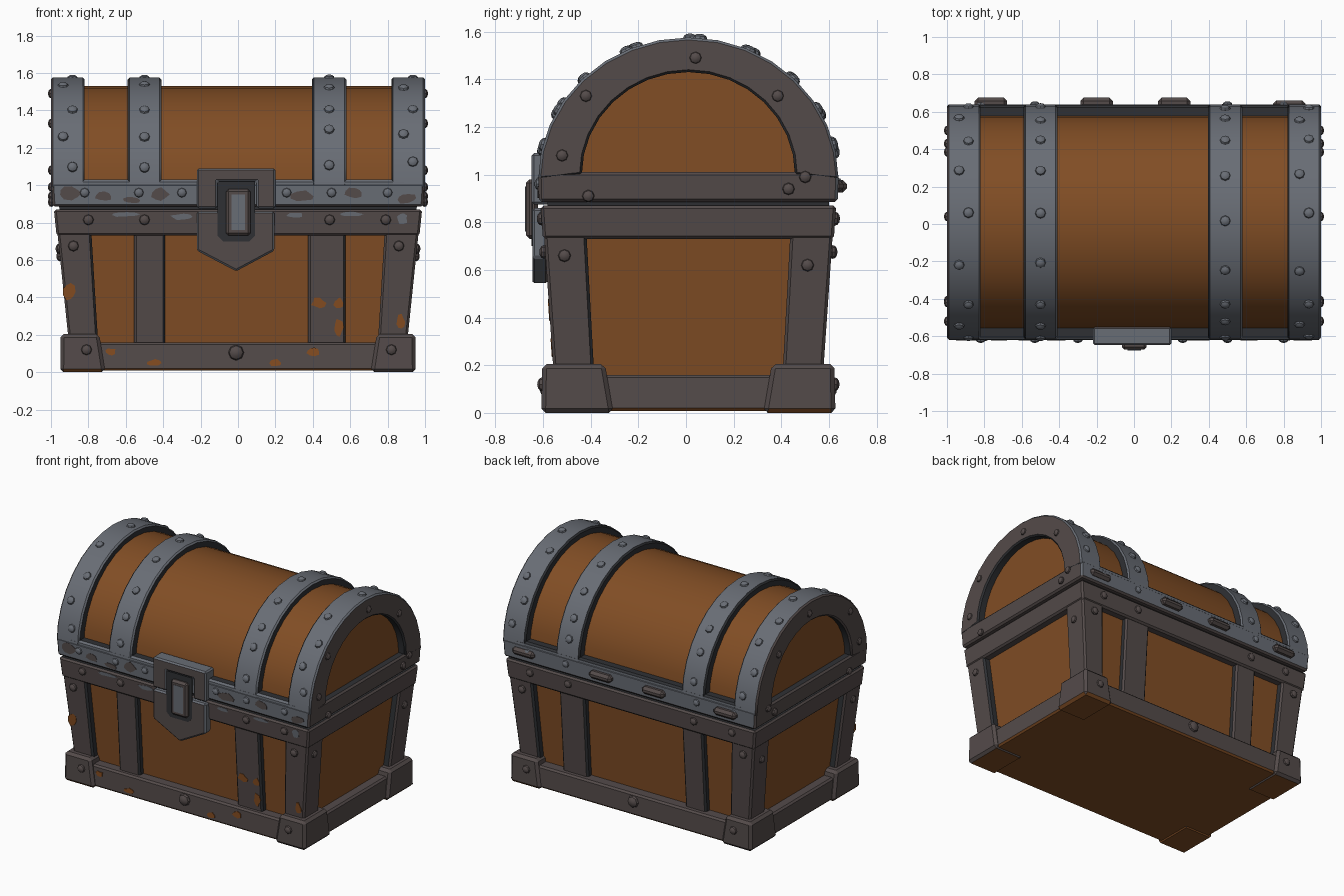
import bpy, bmesh, math, random
from mathutils import Vector

if "Cube" in bpy.data.objects:
    bpy.data.objects.remove(bpy.data.objects["Cube"])
random.seed(4)
CY = 0.01  # depth centre of the chest


def material(name, rgb):
    m = bpy.data.materials.new(name)
    m.diffuse_color = (*rgb, 1)
    m.use_nodes = True
    m.node_tree.nodes["Principled BSDF"].inputs["Base Color"].default_value = m.diffuse_color
    return m


WOOD = material("wood brown", (0.22, 0.075, 0.018))
GREY = material("steel grey", (0.14, 0.153, 0.178))
IRON = material("brown iron", (0.088, 0.07, 0.068))
DARK = material("dark crevice", (0.028, 0.03, 0.034))
RUST = material("rust orange", (0.24, 0.075, 0.015))


def add_object(name, bm, mats, rule=None, bevel=0.0, smooth=False):
    bmesh.ops.recalc_face_normals(bm, faces=bm.faces)
    bm.normal_update()
    if rule:
        for f in bm.faces:
            f.material_index = rule(f.normal, f.calc_center_median())
    me = bpy.data.meshes.new(name)
    bm.to_mesh(me)
    bm.free()
    ob = bpy.data.objects.new(name, me)
    bpy.context.collection.objects.link(ob)
    for m in mats:
        me.materials.append(m)
    if smooth:
        bpy.ops.object.select_all(action='DESELECT')
        ob.select_set(True)
        bpy.context.view_layer.objects.active = ob
        bpy.ops.object.shade_smooth_by_angle(angle=math.radians(30))
    if bevel:
        b = ob.modifiers.new("bevel", 'BEVEL')
        b.width, b.segments, b.limit_method = bevel, 1, 'ANGLE'
    return ob


def loft(name, a, b, mats, rule=None, bevel=0.012, smooth=False):
    """Solid between two polygons with the same number of points."""
    bm = bmesh.new()
    va, vb = [bm.verts.new(p) for p in a], [bm.verts.new(p) for p in b]
    n = len(a)
    bm.faces.new(va)
    bm.faces.new(vb)
    for i in range(n):
        j = (i + 1) % n
        bm.faces.new((va[i], va[j], vb[j], vb[i]))
    return add_object(name, bm, mats, rule, bevel, smooth)


def rect(x0, x1, y0, y1, z):
    return [(x0, y0, z), (x1, y0, z), (x1, y1, z), (x0, y1, z)]


def front_plate(name, pts, y0, y1, mats, rule=None, bevel=0.01):
    return loft(name, [(x, y0, z) for x, z in pts], [(x, y1, z) for x, z in pts], mats, rule, bevel)


def box_pts(x0, x1, z0, z1):
    return [(x0, z0), (x1, z0), (x1, z1), (x0, z1)]


# outer half sizes of the tapered body at height z
def hx(z): return 0.894 + 0.104 * z
def hy(z): return 0.56 + 0.069 * z


def tier(z, d):
    return rect(-hx(z) + d, hx(z) - d, CY - hy(z) + d, CY + hy(z) - d, z)


# Body: wooden core, top rail, bottom rail, dark seam
loft("body_wood", tier(0.01, 0.055), tier(0.85, 0.055), [WOOD], bevel=0)
loft("body_top_rail", tier(0.73, 0), tier(0.87, 0), [IRON, DARK], lambda n, c: 1 if n.z > 0.9 else 0)
loft("body_bottom_rail", rect(-0.93, 0.93, CY - 0.595, CY + 0.6, 0.008),
     rect(-0.925, 0.925, CY - 0.59, CY + 0.595, 0.16), [IRON, WOOD], lambda n, c: 1 if n.z < -0.9 else 0)
loft("lid_seam", tier(0.86, 0.03), tier(0.9, 0.03), [DARK], bevel=0)

# Corner posts and feet, four each
for sx in (-1, 1):
    for sy in (-1, 1):
        def corner(z, ox, ix, oy, iy):
            return rect(sx * ix, sx * ox, CY + sy * iy, CY + sy * oy, z)
        loft("corner_post", corner(0.1, hx(.1) - .006, hx(.1) - .16, hy(.1) - .006, hy(.1) - .175),
             corner(0.8, hx(.8) - .006, hx(.8) - .19, hy(.8) - .006, hy(.8) - .185), [IRON, DARK],
             lambda n, c: 1 if n.x * sx < -0.9 or n.y * sy < -0.9 else 0)
        loft("corner_foot", corner(0, 0.95, 0.71, 0.617, 0.315), corner(0.205, 0.948, 0.742, 0.613, 0.35),
             [IRON, WOOD], lambda n, c: 1 if n.z < -0.9 else 0, bevel=0.018)

# Upright bands on front and back
for sy in (-1, 1):
    for x0, x1 in ((-0.555, -0.39), (0.375, 0.575)):
        rows = []
        for z in (0.1, 0.8):
            rows.append(rect(x0, x1, CY + sy * (hy(z) - 0.07), CY + sy * (hy(z) - 0.014), z))
        loft("body_band", rows[0], rows[1], [IRON, DARK], lambda n, c: 1 if abs(n.x) > 0.9 else 0)


# Lid: rail, wooden barrel, straps
def arc(ry, rz, zc, n=16):
    return [(CY + ry * math.cos(math.pi * i / n), zc + rz * math.sin(math.pi * i / n)) for i in range(n + 1)]


def lid_rule(n, c):
    return 2 if n.z > 0.9 else 1 if abs(n.x) > 0.9 or n.z < -0.9 else 0


loft("lid_rail", rect(-0.99, 0.99, CY - 0.627, CY + 0.627, 0.885),
     rect(-0.998, 0.998, CY - 0.63, CY + 0.63, 1.01), [GREY, IRON, DARK], lid_rule)
for y, s in ((CY - 0.628, 1), (CY + 0.628, -1)):
    loft("lid_rail_lip", rect(-0.9, 0.9, y, y + s * 0.08, 0.95), rect(-0.9, 0.9, y + s * .002, y + s * 0.08, 1.03),
         [GREY, IRON, DARK], lid_rule)
prof = arc(0.572, 0.55, 0.98)
loft("lid_wood", [(-0.945, y, z) for y, z in prof], [(0.945, y, z) for y, z in prof], [WOOD], bevel=0, smooth=True)


def strap(name, x0, x1, inner, outer_side):
    p = arc(0.63, 0.595, 0.98) + inner[::-1]

    def rule(n, c):
        if abs(n.x) > 0.9:
            return 1 if n.x * outer_side > 0 else 2
        return 0 if (c.z - .98) ** 2 / .354 + (c.y - CY) ** 2 / .397 > 0.9 else 2
    loft(name, [(x0, y, z) for y, z in p], [(x1, y, z) for y, z in p], [GREY, IRON, DARK], rule, 0.01, True)


straps = ((-1, -0.82, -1), (-0.59, -0.41, 0), (0.395, 0.58, 0), (0.82, 1, 1))
for x0, x1, side in straps:
    strap("end_strap" if side else "lid_strap", x0, x1,
          arc(0.447, 0.43, 1.0) if side else arc(0.54, 0.51, 0.98), side)

# Hinge lugs on the back
for x, y in ((-0.765, 0.675), (-0.2, 0.675), (0.215, 0.675), (0.83, 0.66)):
    front_plate("hinge_lug", box_pts(x - 0.087, x + 0.087, 0.925, 0.978), 0.6, y, [IRON], bevel=0.018)

# Lock: lower pointed plate, upper frame, dark recess, latch
edge_rule = lambda n, c: 0 if abs(n.y) > 0.9 else 1
front_plate("lock_lower_plate", [(-0.22, 0.86), (-0.22, 0.65), (-0.01, 0.54), (0.195, 0.65), (0.195, 0.86)],
            -0.58, -0.645, [IRON, GREY], edge_rule)
frame = [(-0.22, 0.875), (-0.11, 0.875), (-0.11, 1.02), (0.1, 1.02), (0.1, 0.875), (0.2, 0.875), (0.2, 1.09), (-0.22, 1.09)]
front_plate("lock_upper_frame", frame, -0.55, -0.648, [IRON, GREY], edge_rule)
front_plate("lock_recess", [(-0.11, 1.02), (-0.11, 0.73), (-0.08, 0.7), (0.06, 0.7), (0.09, 0.73), (0.09, 1.02)],
            -0.641, -0.648, [DARK], bevel=0)
front_plate("latch", box_pts(-0.065, 0.068, 0.73, 0.98), -0.62, -0.672, [IRON], bevel=0.015)
front_plate("latch_inlay", box_pts(-0.035, 0.038, 0.76, 0.95), -0.67, -0.675, [GREY], bevel=0)

# Rivets: flattened domes gathered into two objects
lid_bm, body_bm = bmesh.new(), bmesh.new()


def rivet(bm, p, n, r=0.029):
    m = Vector(n).to_track_quat('Z', 'Y').to_matrix().to_4x4()
    m.translation = p
    vs = bmesh.ops.create_uvsphere(bm, u_segments=8, v_segments=6, radius=r)['verts']
    bmesh.ops.scale(bm, vec=(1, 1, 0.7), verts=vs)
    bmesh.ops.transform(bm, matrix=m, verts=vs)


for x0, x1, side in straps:
    for k, deg in enumerate((13, 30, 47, 66, 88, 112, 132, 150, 167)):
        a = math.radians(deg + random.uniform(-3, 3))
        x = (x0 + x1) / 2 + (0.025 * (-1) ** k if side else 0)
        rivet(lid_bm, (x, CY + 0.627 * math.cos(a), 0.98 + 0.592 * math.sin(a)),
              (0, math.cos(a) / 0.63, math.sin(a) / 0.595))
for s in (-1, 1):
    for x in (-0.82, -0.53, -0.3, 0.26, 0.5, 0.8):
        if s < 0 or abs(x) > 0.4:
            rivet(lid_bm, (x, CY + s * 0.628, 0.96), (0, s, 0), 0.026)
    for x in (-0.8, -0.5, 0.49, 0.79):
        rivet(body_bm, (x, CY + s * hy(0.81), 0.815), (0, s, 0))
    for x in (-0.88, 0.86):
        rivet(body_bm, (x, CY + s * hy(0.66), 0.675), (0, s, 0))
    for x in (-0.81, 0.82):
        rivet(body_bm, (x, CY + s * 0.614, 0.12), (0, s, 0))
    rivet(body_bm, (-0.01, CY + s * 0.595, 0.105), (0, s, 0), 0.042)
    # end faces
    for y, z in ((0.04, 1.49), (0.385, 1.33), (-0.42, 1.33), (-0.52, 1.08), (0.5, 0.99), (0.43, 0.94), (-0.41, 0.91)):
        rivet(body_bm, (s * 0.998, y, z), (s, 0, 0), 0.026)
    for y, z in ((-0.51, 0.66), (0.51, 0.62)):
        rivet(body_bm, (s * (hx(z) - 0.006), y, z), (s, 0, 0), 0.027)
add_object("lid_rivets", lid_bm, [GREY], smooth=True)
add_object("body_rivets", body_bm, [IRON], smooth=True)


# Worn and rusty spots: thin flakes lying on the front
def flakes(name, mat, spots, surface):
    bm = bmesh.new()
    for x, z, rx, rz in spots:
        ring = []
        for i in range(9):
            a = -i * math.tau / 9
            k = random.uniform(0.7, 1.1)
            zz = z + k * rz * math.sin(a)
            ring.append((x + k * rx * math.cos(a), surface(zz), zz))
        lo = [bm.verts.new((px, py + 0.006, pz)) for px, py, pz in ring]
        hi = [bm.verts.new(p) for p in ring]
        bm.faces.new(hi)
        bm.faces.new(lo)
        for i in range(9):
            bm.faces.new((lo[i], lo[i - 1], hi[i - 1], hi[i]))
    add_object(name, bm, [mat])


flakes("worn_lid_spots", IRON, [(-0.9, 0.96, .06, .04), (-0.72, 0.94, .05, .03), (-0.42, 0.95, .05, .04),
       (-0.57, 0.92, .05, .02), (0.35, 0.94, .07, .03), (0.62, 0.96, .05, .03), (0.9, 0.93, .06, .03)],
       lambda z: CY - 0.632)
flakes("worn_body_spots", GREY, [(-0.6, 0.845, .09, .015), (-0.3, 0.83, .06, .02), (0.3, 0.84, .05, .015),
       (0.6, 0.845, .07, .015), (0.88, 0.82, .03, .03)], lambda z: CY - hy(z) - 0.002)
flakes("rust_spots", RUST, [(-0.9, 0.43, .035, .05), (0.87, 0.27, .025, .04)],
       lambda z: CY - hy(z) + 0.003)
flakes("rust_band_spots", RUST, [(0.43, 0.37, .04, .03), (0.54, 0.37, .03, .03), (0.54, 0.24, .025, .05)],
       lambda z: CY - hy(z) + 0.011)
flakes("rust_base_spots", RUST, [(0.4, 0.11, .04, .025), (-0.45, 0.05, .04, .02), (0.2, 0.05, .04, .02),
       (-0.68, 0.11, .03, .02)], lambda z: CY - 0.599)
